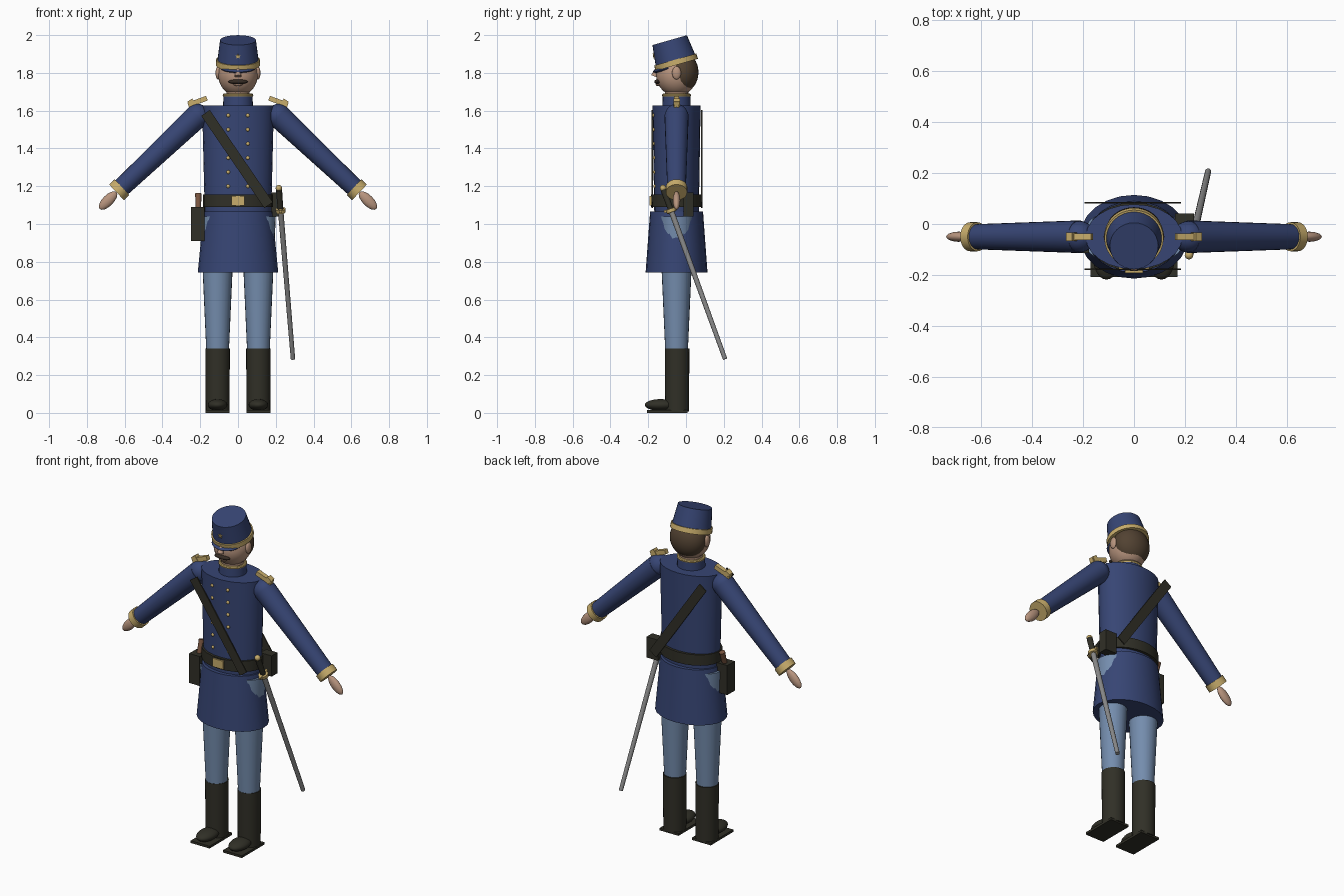
import bpy, math
from mathutils import Vector, Matrix

if "Cube" in bpy.data.objects:
    bpy.data.objects.remove(bpy.data.objects["Cube"])

CY = -0.05  # body axis in y


def mat(name, rgb):
    m = bpy.data.materials.new(name)
    m.diffuse_color = (*rgb, 1)
    m.use_nodes = True
    m.node_tree.nodes["Principled BSDF"].inputs["Base Color"].default_value = m.diffuse_color
    return m


NAVY = mat("navy_wool", (0.038, 0.060, 0.175))
SKY = mat("sky_blue_wool", (0.175, 0.265, 0.42))
GOLD = mat("gold", (0.58, 0.42, 0.15))
LEATHER = mat("black_leather", (0.030, 0.029, 0.020))
SKIN = mat("skin", (0.48, 0.30, 0.21))
HAIR = mat("brown_hair", (0.085, 0.055, 0.032))
MOUSTACHE = mat("dark_hair", (0.035, 0.024, 0.017))
STEEL = mat("steel", (0.25, 0.25, 0.25))
WOOD = mat("wood", (0.19, 0.09, 0.05))


def finish(name, material, smooth=True):
    ob = bpy.context.object
    ob.name = name
    ob.data.materials.append(material)
    if smooth:
        bpy.ops.object.shade_smooth_by_angle(angle=math.radians(40))
    return ob


def rod(name, material, a, b, r1, r2, n=24, depth=1.0):
    """Tapered cylinder from a to b; depth squashes it in y (upright rods)."""
    a, b = Vector(a), Vector(b)
    d = b - a
    bpy.ops.mesh.primitive_cone_add(vertices=n, radius1=r1, radius2=r2, depth=d.length)
    ob = finish(name, material)
    ob.matrix_world = (Matrix.Translation((a + b) / 2)
                       @ d.to_track_quat('Z', 'Y').to_matrix().to_4x4()
                       @ Matrix.Diagonal((1, depth, 1, 1)))
    return ob


def ball(name, material, loc, radii, rot=(0, 0, 0), n=24):
    bpy.ops.mesh.primitive_uv_sphere_add(segments=n, ring_count=max(6, n // 2),
                                         radius=1, location=loc, rotation=rot)
    bpy.context.object.scale = radii
    return finish(name, material)


def box(name, material, loc, size, rot=(0, 0, 0)):
    bpy.ops.mesh.primitive_cube_add(size=1, location=loc, rotation=rot)
    bpy.context.object.scale = size
    return finish(name, material, False)


def ring(name, material, loc, major, minor, rot=(0, 0, 0), squash=1.0):
    bpy.ops.mesh.primitive_torus_add(major_radius=major, minor_radius=minor, location=loc,
                                     rotation=rot, major_segments=24, minor_segments=8)
    bpy.context.object.scale = (1, squash, 1)
    return finish(name, material)


# Coat: torso, skirt, belt, collar
rod("torso", NAVY, (0, CY, 1.06), (0, CY, 1.628), 0.176, 0.19, 24, 0.67)
skirt = rod("coat_skirt", NAVY, (0, CY, 0.742), (0, CY, 1.065), 0.213, 0.182, 24, 0.77)
rod("belt", LEATHER, (0, CY, 1.09), (0, CY, 1.155), 0.185, 0.185, 24, 0.73)
box("belt_buckle", GOLD, (0, CY - 0.135, 1.122), (0.07, 0.014, 0.05))
rod("collar", NAVY, (0, CY, 1.62), (0, CY, 1.682), 0.079, 0.077, 24, 0.95)
ring("collar_trim", GOLD, (0, CY, 1.682), 0.072, 0.009, squash=0.95)

# Two columns of coat buttons
for x in (-0.052, 0.052):
    for i in range(6):
        z = 1.2 + 0.075 * i
        rx = 0.176 + 0.014 * (z - 1.06) / 0.568
        y = CY - 0.67 * math.sqrt(rx * rx - x * x)
        ball("coat_button", GOLD, (x, y, z), (0.010, 0.008, 0.010), n=10)

# Cross belt, front and back plates
top, low = Vector((-0.172, 0, 1.588)), Vector((0.162, 0, 1.10))
mid, d = (top + low) / 2, low - top
for name, y in (("cross_belt_front", -0.178), ("cross_belt_back", 0.083)):
    box(name, LEATHER, (mid.x, y, mid.z), (0.055, 0.007, d.length),
        (0, math.atan2(d.x, d.z) + math.pi, 0))

# Limbs, mirrored left and right
for s, side in ((-1, "left"), (1, "right")):
    def P(x, y, z):
        return (s * x, y, z)
    # Arm
    shoulder, wrist = Vector(P(0.215, CY, 1.572)), Vector(P(0.63, CY, 1.18))
    along = (wrist - shoulder).normalized()
    ball(side + "_shoulder", NAVY, shoulder, (0.064, 0.062, 0.064))
    rod(side + "_sleeve", NAVY, shoulder, wrist, 0.064, 0.049)
    rod(side + "_cuff", GOLD, wrist - along * 0.022, wrist + along * 0.018, 0.057, 0.057)
    ball(side + "_hand", SKIN, P(0.688, CY, 1.124), (0.029, 0.02, 0.063),
         (0, s * math.radians(-225), 0), 16)
    # Shoulder board: sloping strap with a thicker outer end
    box(side + "_epaulette", GOLD, P(0.214, CY, 1.648), (0.105, 0.027, 0.026),
        (0, s * math.radians(20), 0))
    box(side + "_epaulette_end", GOLD, P(0.245, CY, 1.642), (0.03, 0.034, 0.034),
        (0, s * math.radians(35), 0))
    # Leg
    rod(side + "_trouser_leg", SKY, P(0.108, CY, 0.33), P(0.108, CY, 1.04), 0.060, 0.092, 24)
    rod(side + "_boot_shaft", LEATHER, P(0.108, CY + 0.003, 0.008), P(0.108, CY + 0.003, 0.342),
        0.063, 0.065)
    ball(side + "_boot_toe", LEATHER, P(0.108, -0.135, 0.042), (0.052, 0.083, 0.031))
    box(side + "_boot_sole", LEATHER, P(0.108, -0.10, 0.007), (0.126, 0.215, 0.014))
    # Ear
    ball(side + "_ear", SKIN, P(0.105, CY, 1.80), (0.014, 0.024, 0.035), n=16)

# Head
rod("neck", SKIN, (0, CY, 1.64), (0, CY, 1.74), 0.062, 0.062)
ball("head", SKIN, (0, CY, 1.79), (0.105, 0.108, 0.113), n=32)
ball("hair", HAIR, (0, -0.022, 1.803), (0.108, 0.088, 0.108), n=32)
rod("nose", SKIN, (0, -0.168, 1.782), (0, -0.148, 1.835), 0.018, 0.008, 12)
ball("moustache", MOUSTACHE, (0, -0.150, 1.753), (0.052, 0.018, 0.013), n=16)
ball("lower_lip", SKIN, (0, -0.147, 1.738), (0.024, 0.014, 0.008), n=12)

# Cap, tipped forward
tilt = math.radians(16)
up = Vector((0, -math.sin(tilt), math.cos(tilt)))
base = Vector((0, -0.053, 1.857))
rod("cap_crown", NAVY, base - up * 0.014, base + up * 0.121, 0.112, 0.095, 32)
rod("cap_band", GOLD, base - up * 0.015, base + up * 0.014, 0.117, 0.116, 32)
ball("cap_visor", NAVY, (0, -0.10, 1.824), (0.092, 0.078, 0.016), (math.radians(14), 0, 0))

# Five-pointed cap badge as a thin plate
pts = []
for i in range(10):
    r, a = (0.015 if i % 2 == 0 else 0.007), math.pi / 2 + i * math.pi / 5
    pts.append((r * math.cos(a), r * math.sin(a)))
me = bpy.data.meshes.new("cap_star")
me.from_pydata([(x, 0, z) for x, z in pts], [], [list(range(10))])
star = bpy.data.objects.new("cap_star", me)
bpy.context.collection.objects.link(star)
me.materials.append(GOLD)
star.location = base + up * 0.062 + Vector((0, -math.cos(tilt), -math.sin(tilt))) * 0.108
star.rotation_euler = (tilt - 0.12, 0, 0)
star.modifiers.new("thickness", 'SOLIDIFY').thickness = 0.008

# Sabre hanging at the hip
pommel, tip = Vector((0.216, -0.122, 1.19)), Vector((0.291, 0.207, 0.285))


def along_sabre(t):
    return pommel.lerp(tip, t)


ball("sabre_pommel", GOLD, pommel, (0.017, 0.017, 0.017), n=16)
rod("sabre_grip", LEATHER, along_sabre(0.01), along_sabre(0.13), 0.017, 0.015, 12)
rod("sabre_guard", GOLD, along_sabre(0.122), along_sabre(0.142), 0.028, 0.026, 16)
box("sabre_crossbar", GOLD, along_sabre(0.125), (0.014, 0.075, 0.014), (math.radians(20), 0, 0))
rod("sabre_scabbard", STEEL, along_sabre(0.14), tip, 0.015, 0.012, 12)

# Holster with pistol, and cartridge box
rod("holster", LEATHER, (-0.212, -0.075, 0.912), (-0.212, -0.075, 1.09), 0.032, 0.032, 4, 1)
holster = bpy.context.object
holster.matrix_world = (Matrix.Translation((-0.212, -0.077, 1.0))
                        @ Matrix.Diagonal((1, 2.0, 1, 1)) @ Matrix.Rotation(math.pi / 4, 4, 'Z'))
rod("pistol_grip", WOOD, (-0.21, -0.07, 1.08), (-0.21, -0.045, 1.16), 0.014, 0.017, 12)
ball("holster_stud", GOLD, (-0.236, -0.077, 1.06), (0.005, 0.009, 0.009), n=10)
box("cartridge_box", LEATHER, (0.198, 0.013, 1.103), (0.075, 0.055, 0.125))
